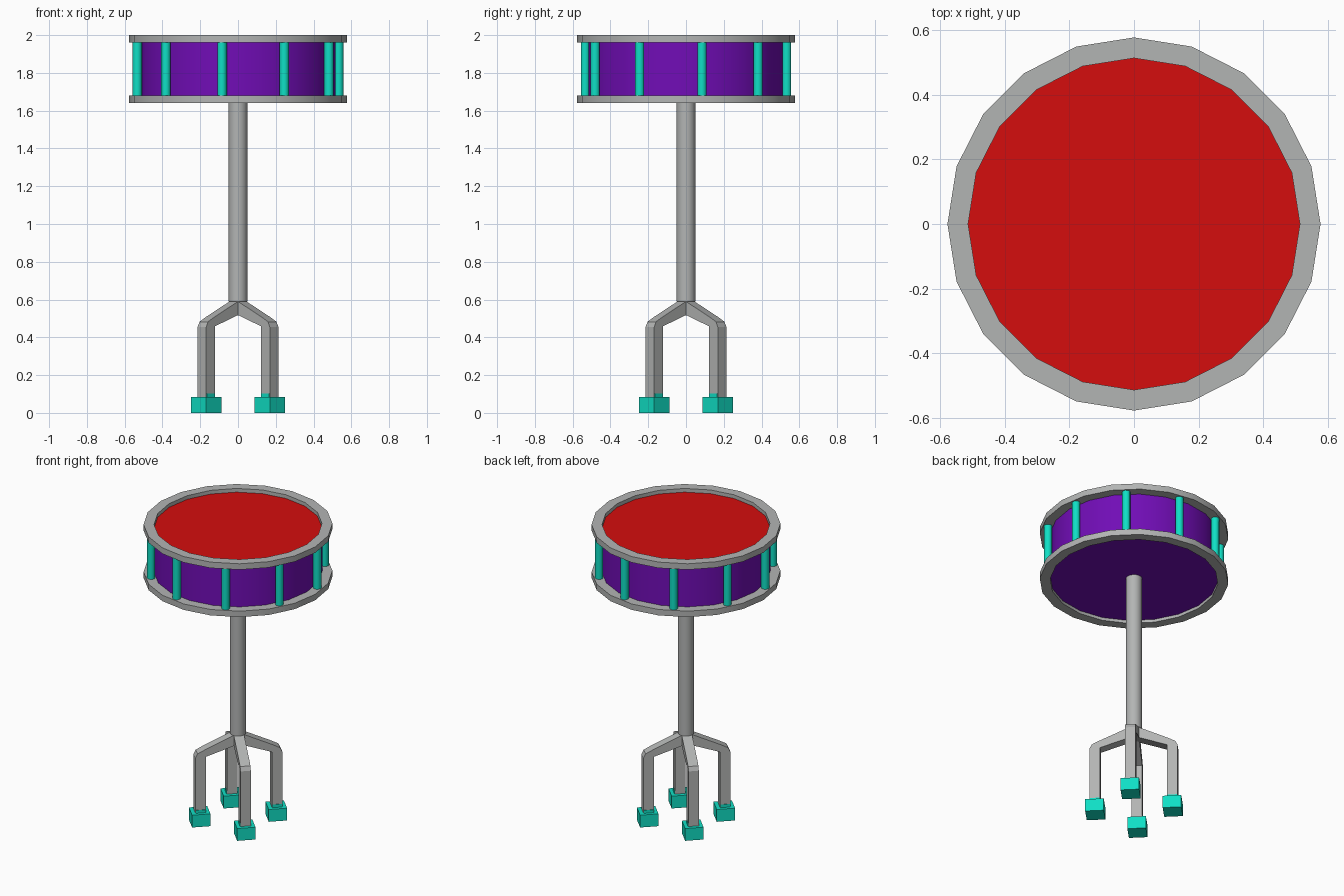
import bpy, bmesh, math
from mathutils import Matrix, Vector

if "Cube" in bpy.data.objects:
    bpy.data.objects.remove(bpy.data.objects["Cube"])


def material(name, rgb):
    m = bpy.data.materials.new(name)
    m.diffuse_color = (*rgb, 1)
    m.use_nodes = True
    m.node_tree.nodes["Principled BSDF"].inputs["Base Color"].default_value = m.diffuse_color
    return m


GREY = material("steel grey", (0.45, 0.46, 0.455))
RED = material("drum red", (0.66, 0.004, 0.004))
PURPLE = material("shell purple", (0.165, 0.004, 0.47))
TEAL = material("teal", (0.005, 0.74, 0.56))


def finish(name, bm, mats, smooth=False):
    bmesh.ops.recalc_face_normals(bm, faces=bm.faces[:])
    me = bpy.data.meshes.new(name)
    bm.to_mesh(me)
    bm.free()
    ob = bpy.data.objects.new(name, me)
    bpy.context.collection.objects.link(ob)
    for m in mats:
        me.materials.append(m)
    if smooth:
        bpy.ops.object.select_all(action='DESELECT')
        ob.select_set(True)
        bpy.context.view_layer.objects.active = ob
        bpy.ops.object.shade_smooth_by_angle(angle=math.radians(50))
    return ob


def cylinder(name, r, z0, z1, sides, mat, x=0, y=0, extra=()):
    bm = bmesh.new()
    rings = [[bm.verts.new((x + r * math.cos(2 * math.pi * i / sides),
                            y + r * math.sin(2 * math.pi * i / sides), z))
              for i in range(sides)] for z in (z0, z1)]
    for i in range(sides):
        j = (i + 1) % sides
        bm.faces.new((rings[0][i], rings[0][j], rings[1][j], rings[1][i]))
    bm.faces.new(rings[0])
    top = bm.faces.new(rings[1])
    if extra:
        top.material_index = 1
    return finish(name, bm, [mat, *extra], True)


def ring(name, r0, r1, z0, z1, sides, mat):
    bm = bmesh.new()
    loops = []
    for i in range(sides):
        a = 2 * math.pi * i / sides
        loops.append([bm.verts.new((r * math.cos(a), r * math.sin(a), z))
                      for r, z in ((r0, z0), (r1, z0), (r1, z1), (r0, z1))])
    for i in range(sides):
        a, b = loops[i], loops[(i + 1) % sides]
        for k in range(4):
            n = (k + 1) % 4
            bm.faces.new((a[k], b[k], b[n], a[n]))
    return finish(name, bm, [mat], True)


def radial_plate(name, profile, half, angle, mat):
    """Extrude an (r, z) outline sideways, then turn it about z."""
    bm = bmesh.new()
    a = [bm.verts.new((r, -half, z)) for r, z in profile]
    b = [bm.verts.new((r, half, z)) for r, z in profile]
    bm.faces.new(a)
    bm.faces.new(b)
    for i in range(len(a)):
        j = (i + 1) % len(a)
        bm.faces.new((a[i], a[j], b[j], b[i]))
    bmesh.ops.transform(bm, matrix=Matrix.Rotation(angle, 4, 'Z'), verts=bm.verts[:])
    return finish(name, bm, [mat])


def rect(r0, r1, z0, z1):
    return [(r0, z0), (r1, z0), (r1, z1), (r0, z1)]


# Drum shell with red playing head, and the two hoops
cylinder("drum_shell", 0.516, 1.66, 1.975, 20, PURPLE, extra=(RED,))
ring("top_hoop", 0.514, 0.578, 1.96, 2.0, 20, GREY)
ring("bottom_hoop", 0.514, 0.578, 1.64, 1.68, 20, GREY)

# Tension rods between the hoops
for k in range(10):
    a = math.radians(9 + 36 * k)
    cylinder(f"tension_rod_{k + 1}", 0.025, 1.675, 1.965, 10, TEAL,
             0.54 * math.cos(a), 0.54 * math.sin(a))

# Stand pole
cylinder("stand_pole", 0.05, 0.59, 1.665, 16, GREY)

# Four bent legs with block feet
leg = [(0.206, 0.05), (0.27, 0.05), (0.27, 0.455), (0.257, 0.482), (0.21, 0.507),
       (0.01, 0.6), (-0.03, 0.6), (-0.03, 0.52), (0.01, 0.525), (0.206, 0.458)]
for k in range(4):
    a = math.radians(45 + 90 * k)
    radial_plate(f"leg_{k + 1}", leg, 0.032, a, GREY)
    radial_plate(f"foot_{k + 1}", rect(0.181, 0.295, 0, 0.083), 0.057, a, TEAL)
    radial_plate(f"foot_clip_{k + 1}", rect(0.208, 0.266, 0.07, 0.103), 0.035, a, TEAL)
